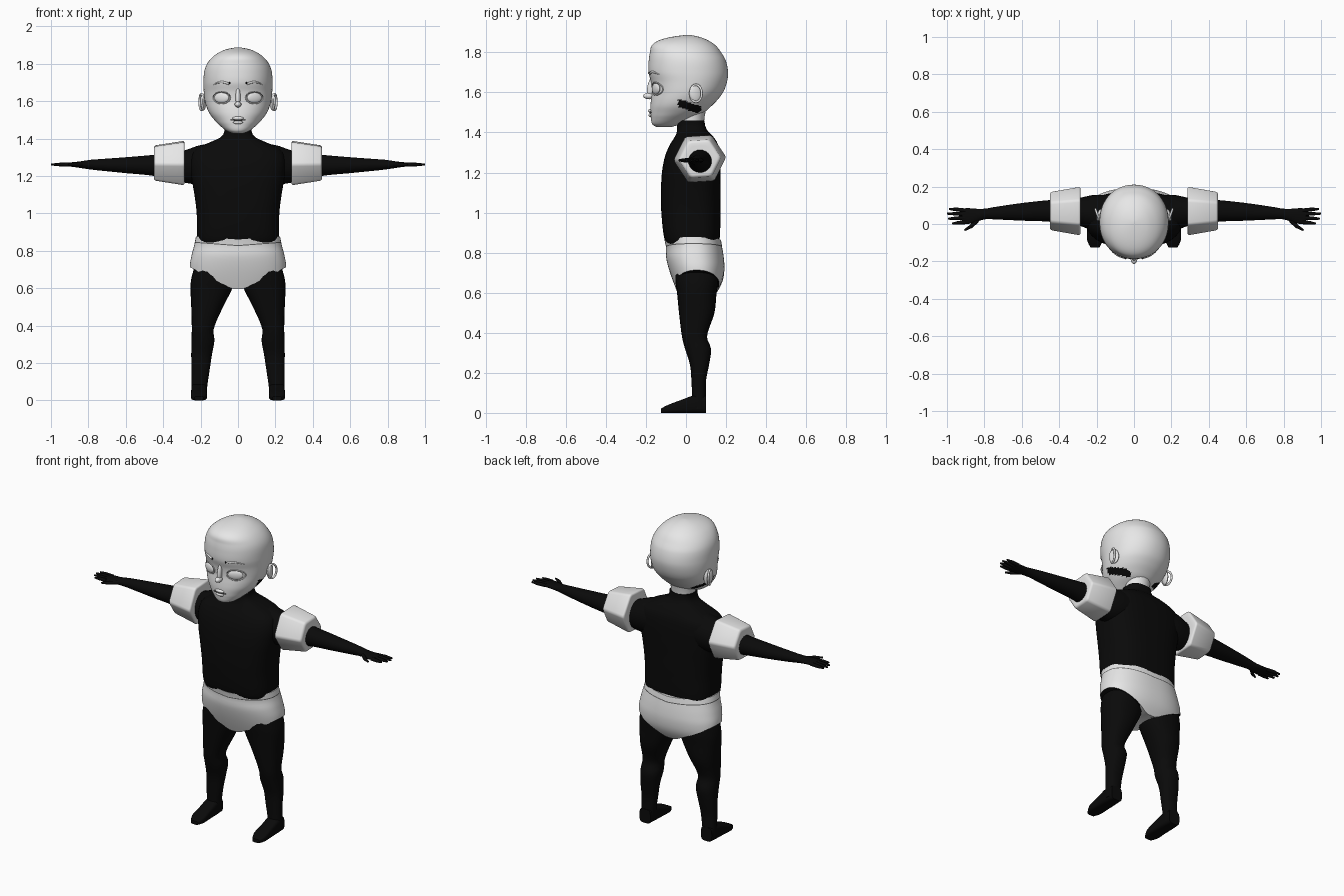
import bpy, bmesh, math
from mathutils import Vector

if "Cube" in bpy.data.objects:
    bpy.data.objects.remove(bpy.data.objects["Cube"])


def material(name, value):
    m = bpy.data.materials.new(name)
    m.use_nodes = True
    m.diffuse_color = (value, value, value, 1)
    m.node_tree.nodes["Principled BSDF"].inputs["Base Color"].default_value = (value, value, value, 1)
    return m


GREY = material("light grey", 0.8)
BLACK = material("black", 0.003)
DARK = material("seam grey", 0.12)


def finish(name, bm, mats, angle=40):
    bmesh.ops.recalc_face_normals(bm, faces=bm.faces)
    me = bpy.data.meshes.new(name)
    bm.to_mesh(me)
    bm.free()
    for m in mats:
        me.materials.append(m)
    ob = bpy.data.objects.new(name, me)
    bpy.context.collection.objects.link(ob)
    bpy.ops.object.select_all(action="DESELECT")
    ob.select_set(True)
    bpy.context.view_layer.objects.active = ob
    bpy.ops.object.shade_smooth_by_angle(angle=math.radians(angle))
    return ob


def sample(rows, t):
    """Smoothly interpolate section rows whose first value is the position."""
    t = min(max(t, rows[0][0]), rows[-1][0])
    i = max(k for k in range(len(rows) - 1) if rows[k][0] <= t)
    p, q = rows[i], rows[i + 1]
    o, r = rows[max(i - 1, 0)], rows[min(i + 2, len(rows) - 1)]
    h = q[0] - p[0]
    u = (t - p[0]) / h
    out = []
    for k in range(1, len(p)):
        m0 = (q[k] - o[k]) / (q[0] - o[0]) * h
        m1 = (r[k] - p[k]) / (r[0] - p[0]) * h
        out.append(p[k] + u * m0 + u * u * (3 * (q[k] - p[k]) - 2 * m0 - m1)
                   + u ** 3 * (2 * (p[k] - q[k]) + m0 + m1))
    return out


def oval(section, a, n):
    """Point at angle a on a superellipse filling the section's box."""
    a0, a1, b0, b1 = section
    c, s = math.cos(a), math.sin(a)
    return ((a0 + a1) / 2 + (a1 - a0) / 2 * math.copysign(abs(c) ** (2 / n), c),
            (b0 + b1) / 2 + (b1 - b0) / 2 * math.copysign(abs(s) ** (2 / n), s))


def skin(bm, rings, caps=True):
    vs = [[bm.verts.new(p) for p in ring] for ring in rings]
    n = len(vs[0])
    for i in range(len(vs) - 1):
        for j in range(n):
            k = (j + 1) % n
            bm.faces.new((vs[i][j], vs[i][k], vs[i + 1][k], vs[i + 1][j]))
    if caps:
        bm.faces.new(vs[0])
        bm.faces.new(vs[-1])
    return vs


def loft(name, axis, rows, mats, side=1, n=2.0, segs=24, steps=24, rule=None):
    """Rows are position, a min, a max, b min, b max across the axis."""
    bm = bmesh.new()
    rings = []
    for i in range(steps + 1):
        t = rows[0][0] + (rows[-1][0] - rows[0][0]) * i / steps
        sec = sample(rows, t)
        ring = []
        for j in range(segs):
            a, b = oval(sec, math.tau * j / segs, n)
            p = {"x": (t, a, b), "y": (a, t, b), "z": (a, b, t)}[axis]
            ring.append((p[0] * side, p[1], p[2]))
        rings.append(ring)
    skin(bm, rings)
    if rule:
        for f in bm.faces:
            f.material_index = rule(f.calc_center_median())
    return finish(name, bm, mats)


def ball(name, loc, size, mat, tilt=(0, 0, 0)):
    bm = bmesh.new()
    bmesh.ops.create_uvsphere(bm, u_segments=24, v_segments=14, radius=1)
    ob = finish(name, bm, [mat])
    ob.location, ob.scale, ob.rotation_euler = loc, size, tilt
    return ob


def tube(name, pts, radii, mat):
    """A round strand through the points with a radius at each."""
    cu = bpy.data.curves.new(name, "CURVE")
    cu.dimensions = "3D"
    cu.bevel_depth, cu.bevel_resolution, cu.use_fill_caps = 1, 2, True
    sp = cu.splines.new("POLY")
    sp.points.add(len(pts) - 1)
    for p, co, r in zip(sp.points, pts, radii):
        p.co, p.radius = (*co, 1), r
    cu.materials.append(mat)
    ob = bpy.data.objects.new(name, cu)
    bpy.context.collection.objects.link(ob)


# Head: z, half width, front, back
HEAD = [(1.428, .03, -.15, -.07), (1.44, .06, -.168, -.03), (1.475, .103, -.176, .04),
        (1.5, .127, -.178, .09), (1.53, .15, -.178, .125), (1.56, .165, -.175, .155),
        (1.6, .177, -.17, .185), (1.65, .183, -.174, .204), (1.7, .185, -.187, .21),
        (1.76, .18, -.186, .198), (1.8, .165, -.18, .175), (1.835, .137, -.17, .147),
        (1.86, .102, -.135, .11), (1.878, .06, -.07, .065), (1.887, .012, 0, .02)]
HEAD_BOX = [(z, -w, w, f, b) for z, w, f, b in HEAD]


def under_ear(c):
    band = abs(c.z - 1.53 + .35 * (c.y - .015)) < .02
    return 1 if band and abs(c.x) > .08 and -.04 < c.y < .075 else 0


loft("head", "z", HEAD_BOX, [GREY, BLACK], n=2.1, segs=96, steps=80, rule=under_ear)


def on_face(x, z, out=0.0):
    x0, x1, y0, y1 = sample(HEAD_BOX, z)
    s = max(0, 1 - abs(x / x1) ** 2.1) ** (1 / 2.1)
    return Vector((x, (y0 + y1) / 2 - (y1 - y0) / 2 * s - out, z))


# Nose and mouth
ball("nose_tip", (0, -.186, 1.582), (.018, .028, .016), GREY)
ball("nose_bridge", (0, -.176, 1.62), (.013, .018, .055), GREY, (-.15, 0, 0))
ball("upper_lip", (0, -.177, 1.508), (.03, .012, .01), GREY)
ball("lower_lip", (0, -.176, 1.486), (.026, .011, .009), GREY)
tube("mouth_line", [on_face(x / 100, 1.497 + abs(x) * .0005, .003) for x in range(-4, 5)], [.003] * 9, DARK)

for s in (1, -1):
    side = "left" if s > 0 else "right"
    # Eyes, lids and brows
    eye = on_face(.088 * s, 1.618)
    ball(side + "_eye", eye, (.043, .012, .028), GREY, (0, 0, .42 * s))
    rim = [(.088 + .046 * math.cos(a), 1.618 + .031 * math.sin(a))
           for a in (math.tau * k / 24 for k in range(25))]
    tube(side + "_eyelid", [on_face(x * s, z, .001) for x, z in rim], [.0035] * 25, GREY)
    tube(side + "_lash", [on_face(x * s, z, .004) for x, z in rim[1:12]], [.0015] * 11, DARK)
    tube(side + "_brow", [on_face(s * (.045 + .011 * k), 1.69 + .012 * math.sin(k * .42), 0) for k in range(9)],
         [.005, .006, .006, .006, .006, .005, .004, .003, .002], GREY)
    ball(side + "_brow_dot", on_face(.045 * s, 1.697, .003), (.005, .004, .005), BLACK)
    # Ears
    ball(side + "_ear", (.186 * s, .048, 1.595), (.013, .032, .046), GREY, (.15, 0, .3 * s))
    loop = [(s * (.196 + .01 * math.cos(a)), .05 + .029 * math.cos(a), 1.595 + .043 * math.sin(a))
            for a in (math.tau * k / 20 for k in range(21))]
    tube(side + "_ear_rim", loop, [.006] * 21, GREY)

    # Arm: x, y min, y max, z min, z max
    loft(side + "_arm", "x", [
        (.12, -.05, .155, 1.16, 1.38), (.22, -.035, .155, 1.155, 1.36), (.29, -.01, .14, 1.165, 1.335),
        (.45, .012, .128, 1.2, 1.313), (.6, .018, .112, 1.215, 1.3), (.75, .025, .09, 1.23, 1.289),
        (.8, .026, .081, 1.236, 1.285), (.84, .012, .081, 1.242, 1.278), (.88, 0, .085, 1.248, 1.274),
        (.92, .003, .083, 1.252, 1.27)], [BLACK], s)
    for name, start, mid, tip in (("index", (.9, .01), (.94, .006), (.972, .002)),
                                  ("middle", (.9, .032), (.95, .031), (.994, .028)),
                                  ("ring", (.9, .053), (.95, .055), (1.0, .055)),
                                  ("little", (.9, .072), (.95, .078), (.99, .08)),
                                  ("thumb", (.835, .02), (.87, -.012), (.907, -.034))):
        tube(f"{side}_{name}_finger", [(s * x, y, 1.261) for x, y in (start, mid, tip)],
             [.011, .01, .005], BLACK)

    # Six-sided arm float with softened edges
    bm = bmesh.new()
    rings = []
    for x, r in ((.285, .085), (.285, .134), (.45, .105), (.45, .06)):
        rings.append([(s * x, .069 + r * math.cos(a), 1.269 + r * math.sin(a))
                      for a in (math.tau * k / 6 + .06 for k in range(6))])
    skin(bm, rings)
    bmesh.ops.bevel(bm, geom=list(bm.edges), offset=.012, segments=3, affect="EDGES", profile=.5)
    finish(side + "_arm_float", bm, [GREY], 60)

    # Leg: z, x min, x max, y min, y max
    loft(side + "_leg", "z", [
        (0.02, .168, .25, .025, .1), (.07, .165, .249, .03, .1), (.16, .152, .249, .027, .1),
        (.24, .14, .25, .02, .115), (.32, .126, .249, -.005, .125), (.38, .13, .247, -.02, .105),
        (.5, .08, .25, -.035, .142), (.6, .03, .254, -.045, .153), (.65, .022, .25, -.052, .16),
        (.74, .03, .225, -.06, .16)], [BLACK], s, n=2.3, steps=36)
    # Foot: y, x min, x max, z min, z max
    loft(side + "_foot", "y", [
        (-.125, .185, .232, 0, .022), (-.09, .168, .25, 0, .04), (-.02, .167, .25, 0, .066),
        (.05, .167, .25, 0, .09), (.1, .172, .245, 0, .085)], [BLACK], s, n=4, steps=12)

# Torso: z, half width, front, back
TORSO = [(.82, .205, -.085, .155), (.87, .218, -.108, .168), (1, .221, -.123, .172), (1.1, .233, -.125, .172),
         (1.2, .25, -.12, .172), (1.28, .255, -.105, .17), (1.34, .23, -.08, .16), (1.38, .15, -.055, .135),
         (1.405, .095, -.045, .11), (1.43, .075, -.045, .097), (1.46, .073, -.045, .092)]
loft("torso", "z", [(z, -w, w, f, b) for z, w, f, b in TORSO], [BLACK], n=2.8, segs=48, steps=48)
loft("neck", "z", [(1.4, -.07, .07, -.04, .09), (1.47, -.07, .07, -.04, .092), (1.56, -.08, .08, -.04, .11)],
     [GREY, BLACK], rule=lambda c: int(c.z < 1.455), segs=32)

# Briefs with a waist seam and slanted leg openings
HIPS = [(.57, .2, -.03, .135), (.65, .25, -.062, .18), (.72, .257, -.086, .192),
        (.78, .247, -.1, .188), (.83, .234, -.1, .18), (.88, .224, -.112, .172)]
HIP_BOX = [(z, -w, w, f, b) for z, w, f, b in HIPS]
bm = bmesh.new()
SEGS, ROWS = 72, 12
rings = [[] for _ in range(ROWS + 3)]
for j in range(SEGS):
    a = math.tau * j / SEGS
    across = abs(oval((-.25, .25, -1, 1), a, 2.3)[0])
    top, low = .86 + .07 * across, .575 + .6 * max(0, across - .04)
    heights = [top, top - .03] + [top - .035 + (low - top + .035) * k / ROWS for k in range(ROWS + 1)]
    for ring, z in zip(rings, heights):
        ring.append((*oval(sample(HIP_BOX, z), a, 2.3), z))
rings[-1] = [(x * .3, .05 + (y - .05) * .3, .61) for x, y, z in rings[-2]]
skin(bm, rings)
for i, f in enumerate(bm.faces):
    row = i // SEGS
    if row == 1:
        f.material_index = 2
    elif row > ROWS and abs(f.calc_center_median().x) > .06:
        f.material_index = 1
finish("briefs", bm, [GREY, BLACK, DARK])
